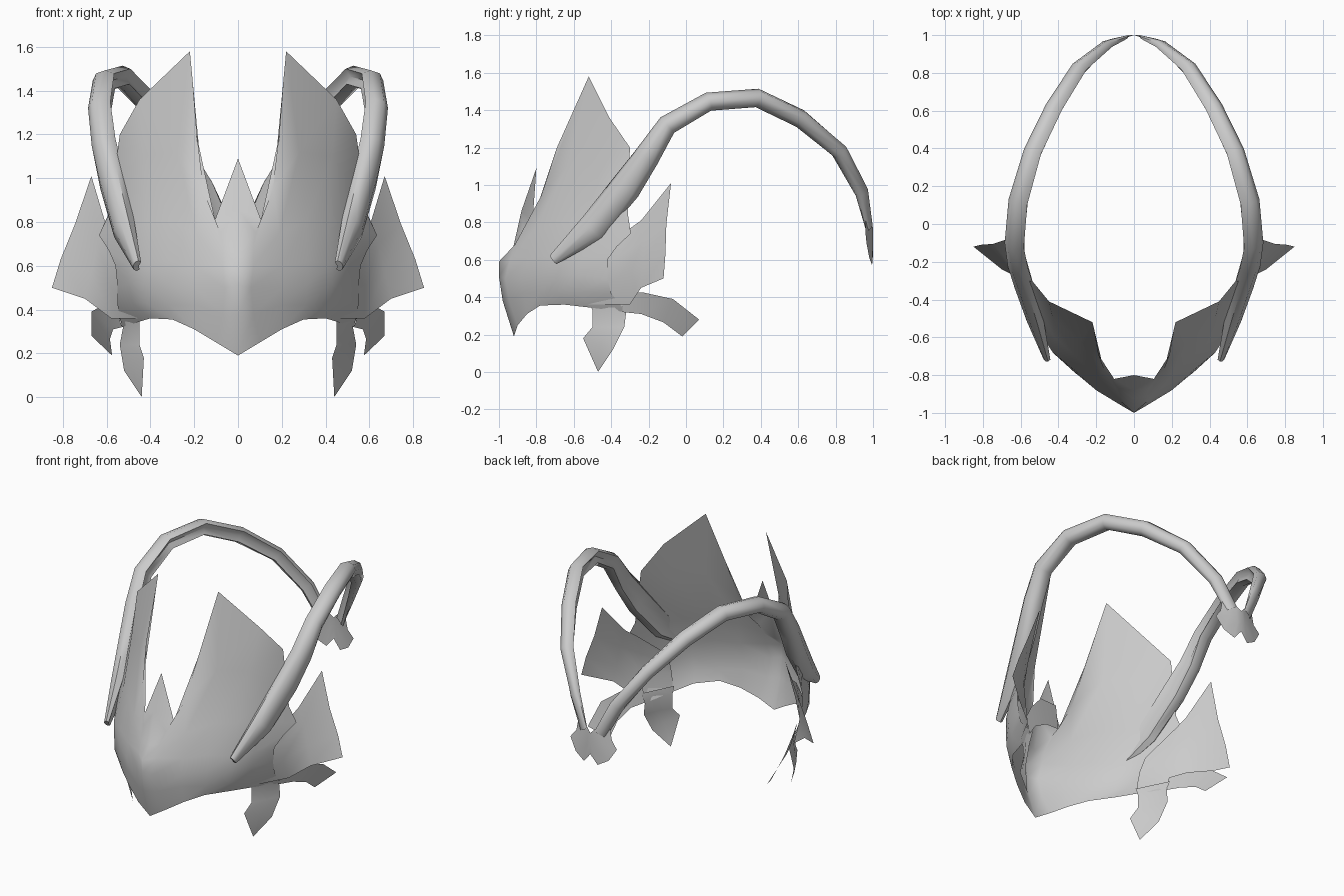
import bpy, math
from mathutils import Vector

grey = bpy.data.materials.new("plain_grey")
grey.diffuse_color = (0.6, 0.6, 0.6, 1)


def make(name, verts, faces, angle=60):
    """Right half of a part, mirrored across x = 0."""
    me = bpy.data.meshes.new(name)
    me.from_pydata(verts, [], faces)
    me.materials.append(grey)
    ob = bpy.data.objects.new(name, me)
    bpy.context.collection.objects.link(ob)
    m = ob.modifiers.new("mirror", 'MIRROR')
    m.merge_threshold = 0.0005
    bpy.ops.object.select_all(action='DESELECT')
    bpy.context.view_layer.objects.active = ob
    ob.select_set(True)
    bpy.ops.object.shade_smooth_by_angle(angle=math.radians(angle))
    return ob


def sheet(name, columns):
    """Thin surface from columns of points, each listed bottom to top."""
    n = len(columns[0])
    verts = [p for c in columns for p in c]
    faces = [(i * n + j, (i + 1) * n + j, (i + 1) * n + j + 1, i * n + j + 1)
             for i in range(len(columns) - 1) for j in range(n - 1)]
    return make(name, verts, faces)


# Face shell: beak ridge, brow notch, tall crest and rear edge
sheet("face_shell", [
    [(0, -.92, .19), (0, -.98, .38), (0, -1, .51), (0, -1, .59), (0, -.925, .66), (0, -.88, .86), (0, -.8, 1.09)],
    [(.1, -.9, .25), (.07, -.945, .38), (.06, -.965, .5), (.07, -.94, .6), (.07, -.915, .68), (.08, -.87, .75), (.105, -.82, .81)],
    [(.2, -.85, .31), (.2, -.87, .42), (.2, -.88, .5), (.2, -.86, .6), (.19, -.82, .75), (.16, -.77, .95), (.19, -.69, 1.2)],
    [(.3, -.78, .355), (.31, -.79, .42), (.32, -.78, .52), (.32, -.77, .62), (.31, -.7, .8), (.28, -.62, 1.12), (.22, -.52, 1.58)],
    [(.4, -.65, .36), (.42, -.69, .43), (.43, -.68, .52), (.43, -.68, .61), (.42, -.6, .8), (.43, -.5, 1.1), (.45, -.41, 1.36)],
    [(.45, -.52, .345), (.48, -.57, .43), (.5, -.57, .52), (.51, -.56, .61), (.52, -.48, .78), (.52, -.4, .98), (.54, -.3, 1.2)],
    [(.53, -.32, .32), (.55, -.4, .42), (.55, -.42, .5), (.56, -.42, .6), (.59, -.37, .67), (.635, -.295, .74), (.59, -.31, .84)],
])

# Cheek wing: flared sheet behind the shell edge
sheet("cheek_wing", [
    [(.46, -.52, .36), (.48, -.54, .44), (.49, -.53, .52), (.5, -.49, .6)],
    [(.58, -.3, .36), (.58, -.36, .5), (.58, -.36, .62), (.59, -.31, .76)],
    [(.70, -.24, .45), (.67, -.23, .57), (.64, -.23, .7), (.61, -.24, .81)],
    [(.85, -.12, .5), (.81, -.11, .63), (.745, -.105, .79), (.67, -.08, 1.01)],
])

# Jaw prong pointing backwards
sheet("jaw_prong", [
    [(.53, -.34, .32), (.56, -.34, .42)],
    [(.57, -.24, .31), (.61, -.23, .425)],
    [(.585, -.12, .265), (.67, -.07, .39)],
    [(.575, -.02, .19), (.67, .07, .28)],
])

# Lower fang hanging from the jaw
sheet("lower_fang", [
    [(.44, -.47, 0), (.43, -.55, .18), (.45, -.5, .24), (.45, -.5, .33), (.45, -.52, .38)],
    [(.44, -.47, 0), (.485, -.46, .15), (.5, -.42, .24), (.5, -.41, .33), (.5, -.42, .38)],
    [(.44, -.47, 0), (.52, -.39, .12), (.54, -.33, .24), (.525, -.32, .32), (.55, -.32, .38)],
])

# Horn: tapered arch, (centre, half width sideways, half depth)
path = [
    ((.46, -.71, .6), .02, .03), ((.52, -.5, .77), .05, .08),
    ((.575, -.32, .99), .06, .085), ((.61, -.21, 1.15), .06, .07),
    ((.625, -.1, 1.32), .06, .055), ((.605, .12, 1.445), .06, .05),
    ((.53, .38, 1.465), .055, .05), ((.42, .61, 1.355), .052, .05),
    ((.29, .82, 1.18), .045, .045), ((.15, .94, .96), .03, .045),
    ((.06, .98, .77), .012, .04),
]
SIDES = 8
verts, faces = [], []
for i, (c, w, d) in enumerate(path):
    a = Vector(path[max(i - 1, 0)][0])
    b = Vector(path[min(i + 1, len(path) - 1)][0])
    t = (b - a).normalized()
    side = Vector((t.y, -t.x, 0)).normalized()
    up = side.cross(t)
    for k in range(SIDES):
        q = 2 * math.pi * k / SIDES
        # the inner face is pressed in to form a groove
        s = -0.35 if k == SIDES // 2 else math.cos(q)
        verts.append(Vector(c) + side * (w * s) + up * (d * math.sin(q)))
for i in range(len(path) - 1):
    for k in range(SIDES):
        k2 = (k + 1) % SIDES
        faces.append((i * SIDES + k, i * SIDES + k2, (i + 1) * SIDES + k2, (i + 1) * SIDES + k))
faces.append(tuple(range(SIDES))[::-1])
make("horn", verts, faces)

# Rear clasp: small flared flap where the horns meet
sheet("rear_clasp", [
    [(.17, .965, .69), (.13, .96, .74), (.11, .96, .84)],
    [(.12, .98, .61), (.08, .985, .72), (.06, .98, .82)],
    [(.05, .995, .57), (.03, 1, .68), (.03, .99, .8)],
    [(0, 1, .63), (0, 1, .7), (0, 1, .77)],
])
